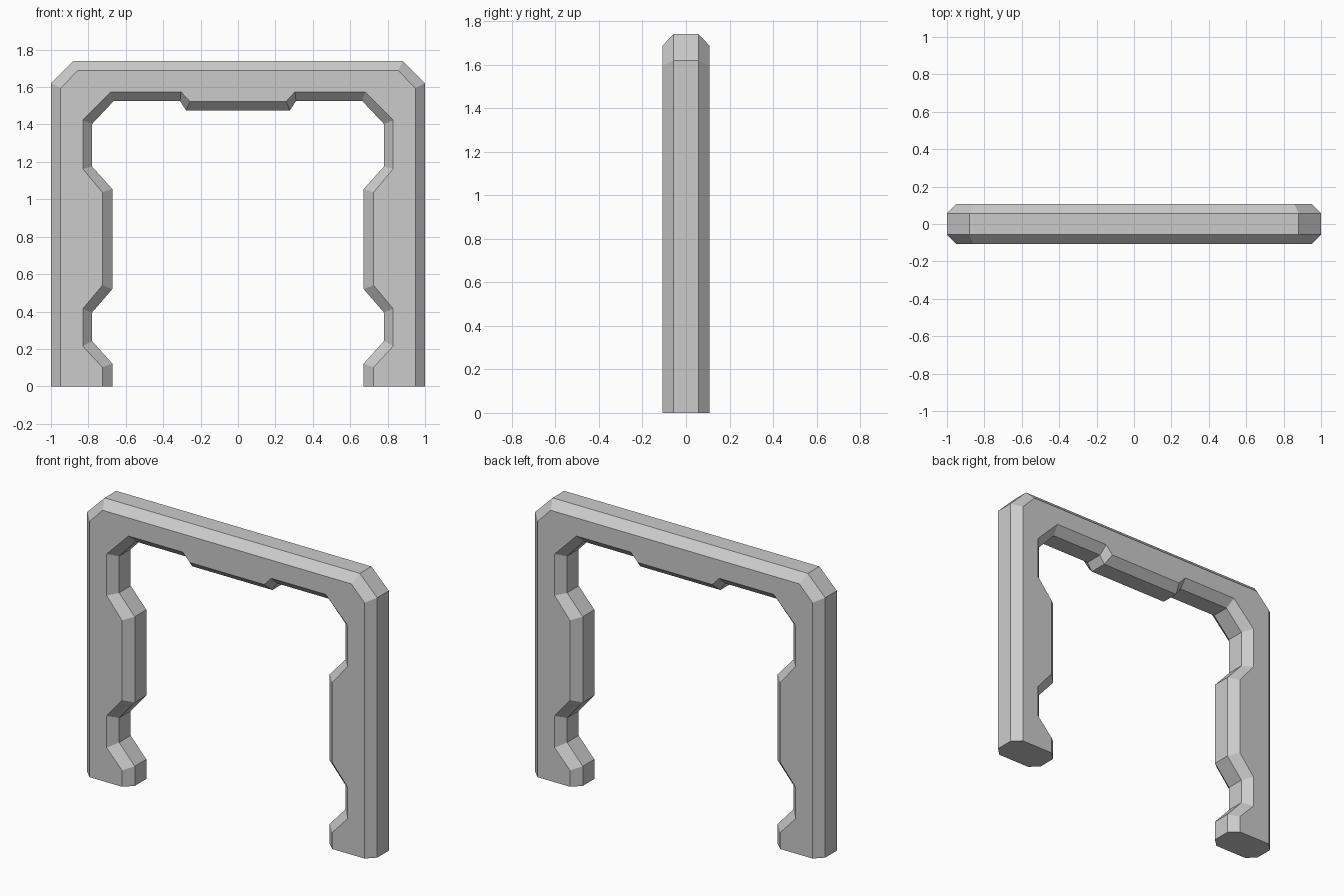
import bpy, bmesh

if "Cube" in bpy.data.objects:
    bpy.data.objects.remove(bpy.data.objects["Cube"])

# Right half of the frame outline: (x, z), from the outer top corner down
# the outside of the leg and back up the notched inside to the lintel.
# Widest outline, and the inset outline of the flat front/back faces.
WIDE = [(0.88, 1.74), (1.0, 1.62), (1.0, 0), (0.672, 0), (0.672, 0.122),
        (0.78, 0.242), (0.78, 0.395), (0.672, 0.52), (0.672, 1.055),
        (0.78, 1.175), (0.78, 1.403), (0.665, 1.525), (0.31, 1.525), (0.277, 1.475)]
FACE = [(0.857, 1.688), (0.948, 1.595), (0.948, 0), (0.725, 0), (0.725, 0.102),
        (0.83, 0.215), (0.83, 0.414), (0.725, 0.54), (0.725, 1.037),
        (0.83, 1.163), (0.83, 1.423), (0.68, 1.575), (0.305, 1.575), (0.257, 1.523)]


def mirrored(half):
    return half + [(-x, z) for x, z in reversed(half)]


def loft(name, sections):
    """Skin matching closed outlines placed at successive y positions."""
    bm = bmesh.new()
    loops = [[bm.verts.new((x, y, z)) for x, z in outline] for y, outline in sections]
    n = len(loops[0])
    for a, b in zip(loops, loops[1:]):
        for i in range(n):
            j = (i + 1) % n
            bm.faces.new((a[i], a[j], b[j], b[i]))
    bm.faces.new(loops[0])
    bm.faces.new(loops[-1])
    # merge the flat strips under each foot into one sole
    soles = [e for e in bm.edges
             if all(v.co.z < 1e-5 for v in e.verts)
             and all(f.calc_center_median().z < 1e-5 for f in e.link_faces)]
    bmesh.ops.dissolve_edges(bm, edges=soles, use_verts=False)
    bmesh.ops.recalc_face_normals(bm, faces=bm.faces)
    mesh = bpy.data.meshes.new(name)
    bm.to_mesh(mesh)
    bm.free()
    obj = bpy.data.objects.new(name, mesh)
    bpy.context.collection.objects.link(obj)
    return obj


# Door frame with chamfered front and back edges
wide, face = mirrored(WIDE), mirrored(FACE)
loft("door_frame", [(-0.108, face), (-0.057, wide), (0.057, wide), (0.108, face)])
